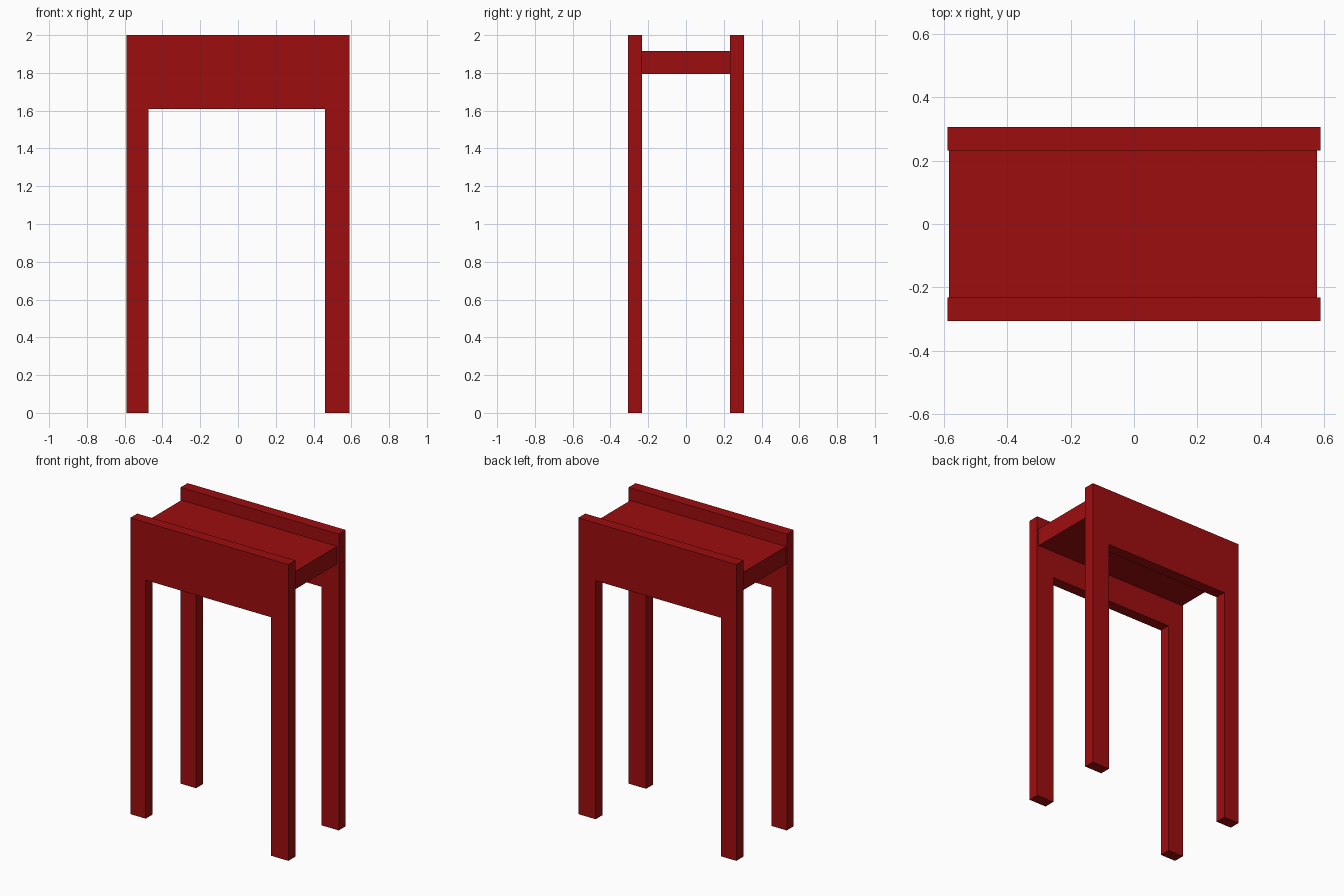
import bpy
import bmesh

cube = bpy.data.objects.get("Cube")
if cube:
    bpy.data.objects.remove(cube, do_unlink=True)

# Red paint
red = bpy.data.materials.new("red_paint")
red.use_nodes = True
colour = (0.34, 0.004, 0.005, 1)
red.diffuse_color = colour
red.node_tree.nodes["Principled BSDF"].inputs["Base Color"].default_value = colour


def extrude_profile(name, profile, y0, y1):
    """Extrude an x-z outline from y0 to y1."""
    bm = bmesh.new()
    face = bm.faces.new([bm.verts.new((x, y0, z)) for x, z in profile])
    result = bmesh.ops.extrude_face_region(bm, geom=[face])
    verts = [v for v in result["geom"] if isinstance(v, bmesh.types.BMVert)]
    bmesh.ops.translate(bm, verts=verts, vec=(0, y1 - y0, 0))
    bmesh.ops.recalc_face_normals(bm, faces=bm.faces)
    mesh = bpy.data.meshes.new(name)
    bm.to_mesh(mesh)
    bm.free()
    mesh.materials.append(red)
    obj = bpy.data.objects.new(name, mesh)
    bpy.context.collection.objects.link(obj)
    return obj


# Side frames: two legs joined by a deep apron
half, left_inner, right_inner = 0.59, 0.46, -0.475
top, apron = 2.0, 1.61
frame = [(-half, 0), (right_inner, 0), (right_inner, apron), (left_inner, apron),
         (left_inner, 0), (half, 0), (half, top), (-half, top)]
inner, outer = 0.232, 0.306
extrude_profile("front_leg_frame", frame, -outer, -inner)
extrude_profile("back_leg_frame", frame, inner, outer)

# Seat board held between the frames
seat = [(-0.585, 1.795), (0.578, 1.795), (0.578, 1.915), (-0.585, 1.915)]
extrude_profile("seat", seat, -inner, inner)
